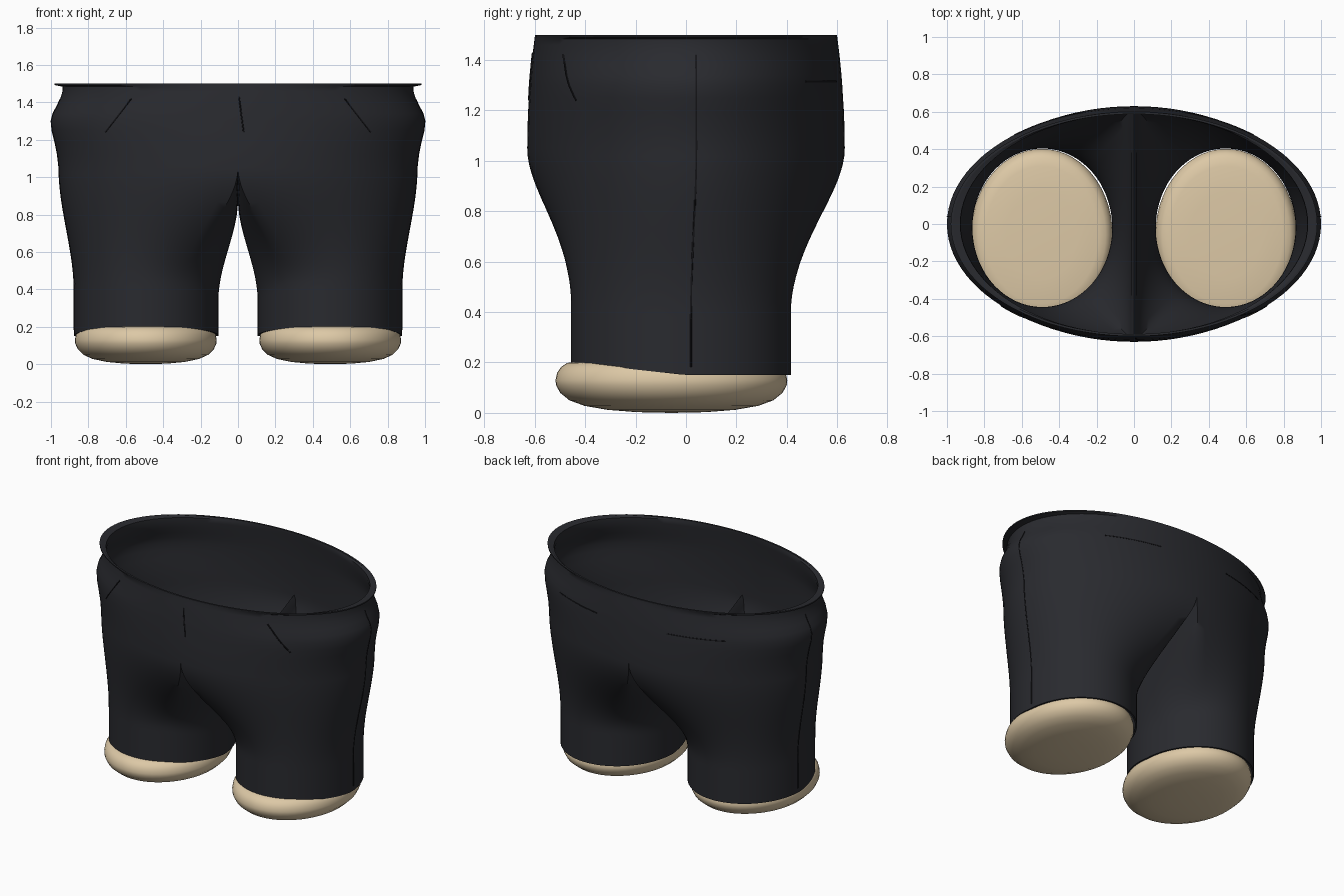
import bpy, bmesh
from math import sin, cos, pi, radians, sqrt

if "Cube" in bpy.data.objects:
    bpy.data.objects.remove(bpy.data.objects["Cube"])


def material(name, rgb):
    m = bpy.data.materials.new(name)
    m.diffuse_color = (*rgb, 1)
    m.use_nodes = True
    m.node_tree.nodes["Principled BSDF"].inputs["Base Color"].default_value = m.diffuse_color
    return m


CLOTH = material("dark_cloth", (0.022, 0.023, 0.028))
THREAD = material("seam_thread", (0.008, 0.008, 0.01))
SKIN = material("foot_tan", (0.72, 0.58, 0.38))

# Hip profile: height, half width, half depth
HIPS = [(1.05, .958, .63), (1.12, .966, .629), (1.19, .98, .627), (1.25, .995, .623),
        (1.30, 1.0, .62), (1.34, .99, .617), (1.38, .968, .613), (1.42, .95, .609),
        (1.46, .938, .604), (1.484, .938, .601), (1.492, .98, .60), (1.50, .98, .60)]
OUT, INN, ROWS = 48, 20, 28
SPAN = radians(125)


def hip_at(z):
    for (z0, a0, b0), (z1, a1, b1) in zip(HIPS, HIPS[1:]):
        if z <= z1:
            f = max(0, (z - z0) / (z1 - z0))
            return a0 + (a1 - a0) * f, b0 + (b1 - b0) * f
    return HIPS[-1][1:]


def blend(t):
    u = min(1, max(0, (t - .27) / .73))
    return u * u * (3 - 2 * u)


def leg_point(c, t):
    """Column c of the leg at t: hem (0) to crotch or hip line (1)."""
    _, a, b = HIPS[0]
    if c <= OUT:
        f = c / OUT * 2 - 1
        th, phi = f * SPAN, f * pi / 2
        dx, dy, top = a * cos(phi), b * sin(phi), 1.05
    else:
        f = (c - OUT) / (INN + 1)
        th = SPAN + f * (2 * pi - 2 * SPAN)
        dx, dy = 0, b * (1 - 2 * f)
        top = .88 + .17 * (1 - 2 * f) ** 2
    if c in (0, OUT):
        dx = 0
    cx, cy = .49 + .386 * cos(th), -.02 + .436 * sin(th)
    hem = .15 + max(0, -cy) * .11
    w = blend(t)
    return cx + (dx - cx) * w, cy + (dy - cy) * w, hem + (top - hem) * t


def finish(obj, mat, angle):
    obj.data.materials.append(mat)
    bpy.ops.object.select_all(action='DESELECT')
    obj.select_set(True)
    bpy.context.view_layer.objects.active = obj
    bpy.ops.object.convert(target='MESH')
    bpy.ops.object.shade_smooth_by_angle(angle=radians(angle))


def mesh_object(name, bm):
    me = bpy.data.meshes.new(name)
    bm.to_mesh(me)
    bm.free()
    obj = bpy.data.objects.new(name, me)
    bpy.context.collection.objects.link(obj)
    return obj


# Trousers: one leg tube running into half of the hips, then mirrored
bm = bmesh.new()
n = OUT + 1 + INN
rows = [[bm.verts.new(leg_point(c, r / ROWS)) for c in range(n)] for r in range(ROWS + 1)]
for lo, hi in zip(rows, rows[1:]):
    for c in range(n):
        d = (c + 1) % n
        bm.faces.new((lo[c], lo[d], hi[d], hi[c]))
prev = rows[-1][:OUT + 1]
for z, a, b in HIPS[1:]:
    cur = []
    for c in range(OUT + 1):
        phi = (c / OUT * 2 - 1) * pi / 2
        x = 0 if c in (0, OUT) else a * cos(phi)
        cur.append(bm.verts.new((x, b * sin(phi), z)))
    for c in range(OUT):
        bm.faces.new((prev[c], prev[c + 1], cur[c + 1], cur[c]))
    prev = cur
trousers = mesh_object("trousers", bm)
mir = trousers.modifiers.new("mirror", 'MIRROR')
mir.use_clip = True
mir.merge_threshold = .0005
sol = trousers.modifiers.new("thickness", 'SOLIDIFY')
sol.thickness = .012
sol.offset = -1
finish(trousers, CLOTH, 50)

# Feet: turned pads with a rounded rim
PAD = [(.3, .003), (.55, .012), (.75, .028), (.88, .05), (.96, .08), (.995, .11),
       (1, .13), (.985, .16), (.95, .183), (.9, .198), (.8, .207), (.5, .213)]
SEG = 56
for side, name in ((1, "left_foot"), (-1, "right_foot")):
    bm = bmesh.new()
    rings = [[bm.verts.new((side * .493 + .379 * r * cos(2 * pi * i / SEG),
                            -.058 + .46 * r * sin(2 * pi * i / SEG), z))
              for i in range(SEG)] for r, z in PAD]
    for lo, hi in zip(rings, rings[1:]):
        for i in range(SEG):
            j = (i + 1) % SEG
            bm.faces.new((lo[i], lo[j], hi[j], hi[i]))
    for ring, z, flip in ((rings[0], 0, True), (rings[-1], .215, False)):
        tip = bm.verts.new((side * .493, -.058, z))
        for i in range(SEG):
            p, q = ring[i], ring[(i + 1) % SEG]
            bm.faces.new((q, p, tip) if flip else (p, q, tip))
    finish(mesh_object(name, bm), SKIN, 60)


# Seams and pocket slits: thin cords lying on the cloth
def cord(name, pts):
    cu = bpy.data.curves.new(name, 'CURVE')
    cu.dimensions = '3D'
    cu.bevel_depth = .004
    cu.bevel_resolution = 1
    cu.use_fill_caps = True
    sp = cu.splines.new('POLY')
    sp.points.add(len(pts) - 1)
    for p, co in zip(sp.points, pts):
        p.co = (*co, 1)
    obj = bpy.data.objects.new(name, cu)
    bpy.context.collection.objects.link(obj)
    finish(obj, THREAD, 60)


def on_hips(x0, z0, x1, z1, face, steps=12):
    pts = []
    for i in range(steps + 1):
        f = i / steps
        x, z = x0 + (x1 - x0) * f, z0 + (z1 - z0) * f
        a, b = hip_at(z)
        pts.append((x, face * b * sqrt(1 - (x / a) ** 2), z))
    return pts


cord("fly_seam", on_hips(.005, 1.43, .03, 1.24, -1))
mid = OUT // 2 + 1
side_seam = [leg_point(mid, r / ROWS) for r in range(1, ROWS + 1)]
phi = (mid / OUT * 2 - 1) * pi / 2
side_seam += [(a * cos(phi), b * sin(phi), z) for z, a, b in HIPS[1:8]]
for s, label in ((1, "left"), (-1, "right")):
    cord(label + "_front_pocket", on_hips(s * .57, 1.42, s * .71, 1.24, -1))
    cord(label + "_back_pocket", on_hips(s * .27, 1.315, s * .64, 1.315, 1))
    cord(label + "_side_seam", [(s * x, y, z) for x, y, z in side_seam])
